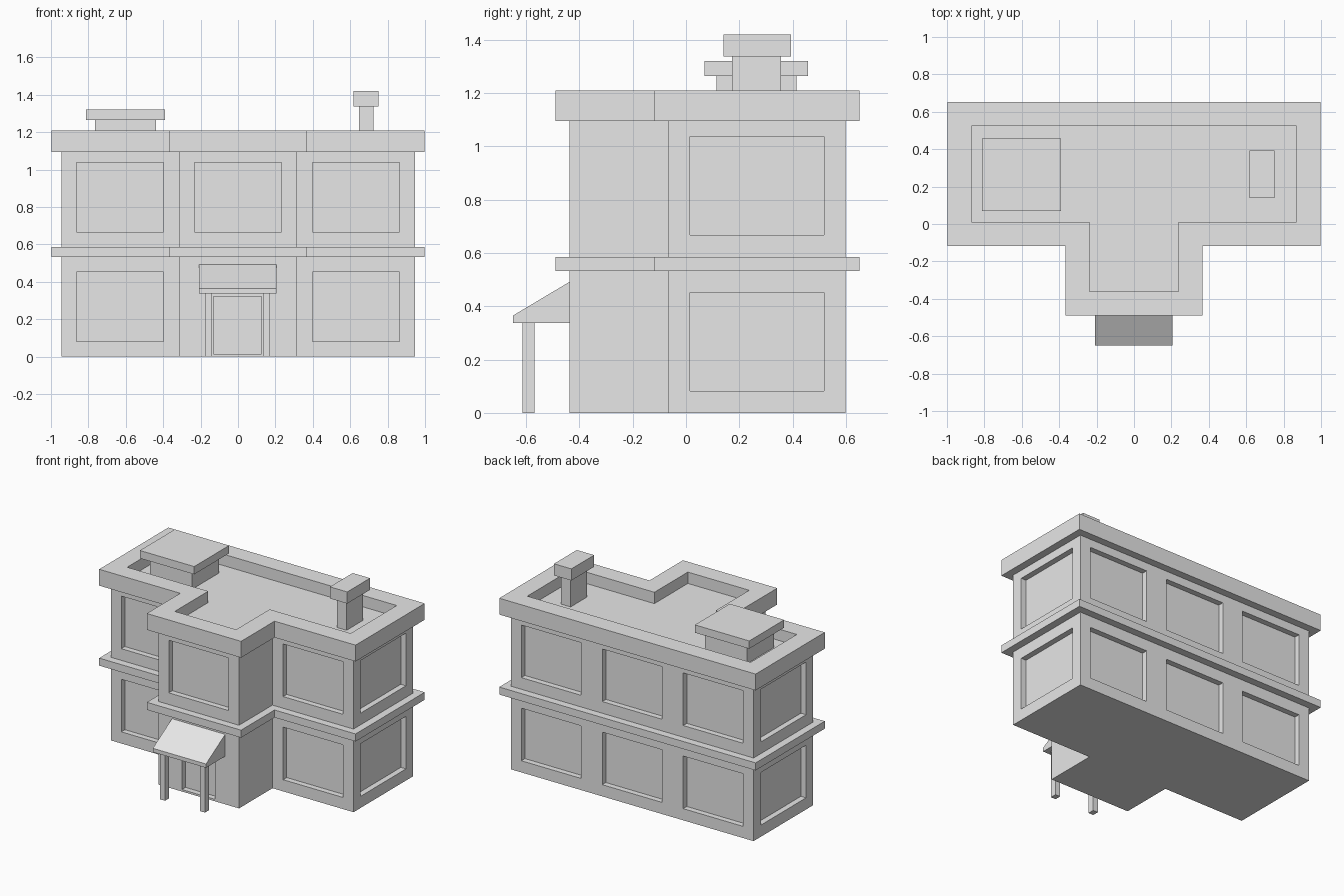
import bpy
import bmesh
from mathutils import Matrix, Vector

cube = bpy.data.objects.get("Cube")
if cube:
    bpy.data.objects.remove(cube, do_unlink=True)

# One plain plaster colour for the whole building
GREY = (0.8, 0.8, 0.8, 1.0)
plaster = bpy.data.materials.new("plaster_grey")
plaster.use_nodes = True
plaster.diffuse_color = GREY
plaster.node_tree.nodes["Principled BSDF"].inputs["Base Color"].default_value = GREY


def finish(name, bm):
    bmesh.ops.recalc_face_normals(bm, faces=bm.faces)
    mesh = bpy.data.meshes.new(name)
    bm.to_mesh(mesh)
    bm.free()
    mesh.materials.append(plaster)
    obj = bpy.data.objects.new(name, mesh)
    bpy.context.collection.objects.link(obj)
    return obj


def add_box(bm, x, y, z):
    """Add a box given (low, high) ranges."""
    size = [b - a for a, b in (x, y, z)]
    mid = Vector([(a + b) / 2 for a, b in (x, y, z)])
    bmesh.ops.create_cube(bm, size=1,
                          matrix=Matrix.Translation(mid) @ Matrix.Diagonal((*size, 1)))


def box(name, x, y, z):
    bm = bmesh.new()
    add_box(bm, x, y, z)
    return finish(name, bm)


def extrude_profile(bm, points, direction):
    """Extrude a closed profile into a solid; returns the far cap."""
    base = bm.faces.new([bm.verts.new(p) for p in points])
    new = bmesh.ops.extrude_face_region(bm, geom=[base], use_keep_orig=True)["geom"]
    bmesh.ops.translate(bm, vec=direction, verts=[g for g in new if isinstance(g, bmesh.types.BMVert)])
    bmesh.ops.recalc_face_normals(bm, faces=bm.faces)
    return next(g for g in new if isinstance(g, bmesh.types.BMFace))


# T-shaped plan of the building, grown outwards for the trims
WALL_X, BAY_X, BACK, FRONT, BAY_FRONT = 0.945, 0.314, 0.598, -0.065, -0.437
OVERHANG = 0.053


def plan(grow, z):
    w, b = WALL_X + grow, BAY_X + grow
    back, front, bay = BACK + grow, FRONT - grow, BAY_FRONT - grow
    return [(-w, back, z), (-w, front, z), (-b, front, z), (-b, bay, z),
            (b, bay, z), (b, front, z), (w, front, z), (w, back, z)]


def storey_block(name, grow, bottom, top, rim=0, sink=0):
    bm = bmesh.new()
    cap = extrude_profile(bm, plan(grow, bottom), (0, 0, top - bottom))
    if rim:
        bmesh.ops.inset_region(bm, faces=[cap], thickness=rim, use_even_offset=True)
        new = bmesh.ops.extrude_face_region(bm, geom=[cap])["geom"]
        bmesh.ops.translate(bm, vec=(0, 0, -sink),
                            verts=[g for g in new if isinstance(g, bmesh.types.BMVert)])
        if cap.is_valid:
            bm.faces.remove(cap)
    return finish(name, bm)


walls = storey_block("walls", 0, 0, 1.1)
storey_block("floor_band", OVERHANG, 0.532, 0.585)
storey_block("roof_parapet", OVERHANG, 1.095, 1.21, rim=0.128, sink=0.08)

# Recessed windows and door, cut from the walls
DEPTH = 0.04
HALF = 0.233
cuts = bmesh.new()
for z in ((0.082, 0.452), (0.667, 1.037)):
    for cx in (-0.63, 0, 0.63):
        span = (cx - HALF, cx + HALF)
        add_box(cuts, span, (BACK - DEPTH, BACK + DEPTH), z)
        if cx:
            add_box(cuts, span, (FRONT - DEPTH, FRONT + DEPTH), z)
        elif z[0] > 0.5:
            add_box(cuts, span, (BAY_FRONT - DEPTH, BAY_FRONT + DEPTH), z)
    for side in (-1, 1):
        x = side * WALL_X
        add_box(cuts, (x - DEPTH, x + DEPTH), (0.015, 0.518), z)
add_box(cuts, (-0.13, 0.125), (BAY_FRONT - DEPTH, BAY_FRONT + DEPTH), (0.014, 0.321))
cutter = finish("opening_cutter", cuts)
cutter.hide_render = True

cut = walls.modifiers.new("openings", 'BOOLEAN')
cut.operation = 'DIFFERENCE'
cut.solver = 'EXACT'
cut.object = cutter
bpy.context.view_layer.objects.active = walls
bpy.ops.object.modifier_apply(modifier=cut.name)
bpy.data.objects.remove(cutter, do_unlink=True)

# Entrance canopy with a sloping top, on two posts
bm = bmesh.new()
profile = [(BAY_FRONT, 0.338), (-0.65, 0.338), (-0.65, 0.365), (BAY_FRONT, 0.492)]
extrude_profile(bm, [(-0.208, y, z) for y, z in profile], (0.414, 0, 0))
finish("entrance_canopy", bm)
for name, x in (("right_post", -0.158), ("left_post", 0.153)):
    box(name, (x - 0.019, x + 0.019), (-0.613, -0.568), (0, 0.34))

# Roof hatch and chimney, each with an overhanging cap
box("roof_hatch_base", (-0.765, -0.438), (0.115, 0.415), (1.12, 1.265))
box("roof_hatch_cap", (-0.813, -0.39), (0.07, 0.458), (1.265, 1.32))
box("chimney_stack", (0.648, 0.724), (0.173, 0.357), (1.12, 1.338))
box("chimney_cap", (0.617, 0.752), (0.14, 0.394), (1.338, 1.42))
